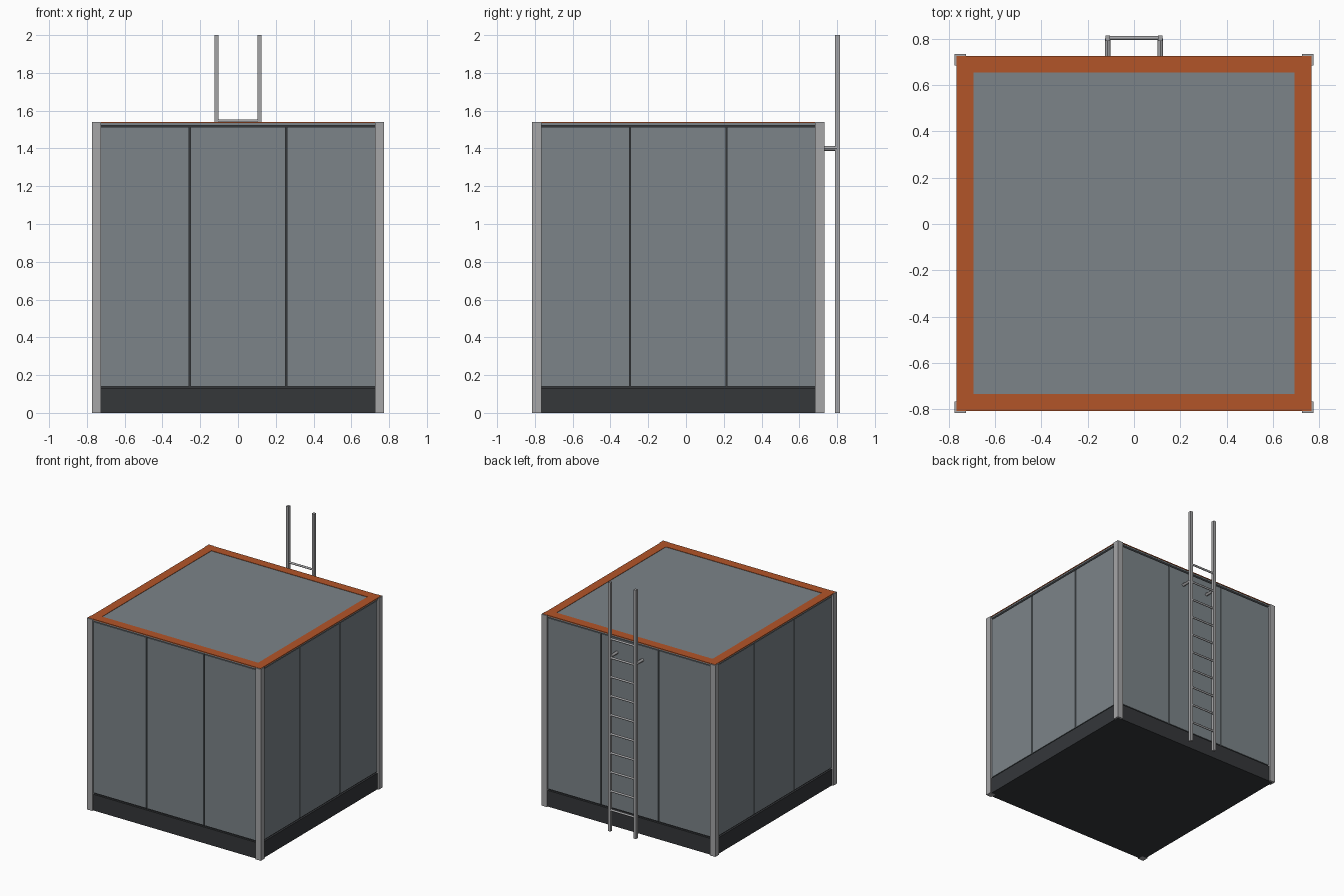
import bpy
from math import pi

if "Cube" in bpy.data.objects:
    bpy.data.objects.remove(bpy.data.objects["Cube"])

CY = -0.041          # middle of the cabin in y
H = 0.774            # half width over the corner posts


def material(name, rgb):
    m = bpy.data.materials.new(name)
    m.diffuse_color = (*rgb, 1)
    m.use_nodes = True
    m.node_tree.nodes["Principled BSDF"].inputs["Base Color"].default_value = m.diffuse_color
    return m


PANEL = material("panel_grey", (0.20, 0.23, 0.25))
STEEL = material("steel", (0.38, 0.38, 0.39))
DARK = material("dark_base", (0.035, 0.038, 0.042))
RIM = material("orange_rim", (0.45, 0.09, 0.022))


def box(name, x, y, z, mat):
    """Box from (min, max) pairs."""
    bpy.ops.mesh.primitive_cube_add(size=1, location=[sum(p) / 2 for p in (x, y, z)])
    o = bpy.context.object
    o.name = name
    o.scale = [p[1] - p[0] for p in (x, y, z)]
    bpy.ops.object.transform_apply(location=False, rotation=False, scale=True)
    o.data.materials.append(mat)
    return o


def rod(name, loc, rot, length, r):
    bpy.ops.mesh.primitive_cylinder_add(vertices=12, radius=r, depth=length,
                                        location=loc, rotation=rot)
    o = bpy.context.object
    o.name = name
    o.data.materials.append(STEEL)
    bpy.ops.object.shade_smooth_by_angle()


def square(name, half, z, mat):
    return box(name, (-half, half), (CY - half, CY + half), z, mat)


# Dark core seen through the seams, plinth and roof
square("inner_core", 0.746, (0.01, 1.525), DARK)
square("plinth", 0.762, (0, 0.13), DARK)
square("roof_edge", 0.764, (1.522, 1.535), PANEL)
square("roof_deck", 0.70, (1.53, 1.538), PANEL)

# Orange walkway border around the roof
I, O = 0.694, 0.767
for s in (-1, 1):
    box("roof_border_side", sorted((s * I, s * O)), (CY - O, CY + O), (1.534, 1.541), RIM)
    box("roof_border_end", (-I, I), sorted((CY + s * I, CY + s * O)), (1.534, 1.541), RIM)

# Corner posts
for sx in (-1, 1):
    for sy in (-1, 1):
        box("corner_post", sorted((sx * 0.725, sx * H)),
            sorted((CY + sy * 0.725, CY + sy * H)), (0, 1.539), STEEL)

# Three wall panels per side, separated by narrow seams
for a, b in ((-0.725, -0.259), (-0.252, 0.252), (0.259, 0.725)):
    for s in (-1, 1):
        d = sorted((s * 0.74, s * 0.757))
        box("wall_panel", (a, b), (CY + d[0], CY + d[1]), (0.14, 1.514), PANEL)
        box("wall_panel", d, (CY + a, CY + b), (0.14, 1.514), PANEL)

# Ladder: rails, stand-off brackets and rungs
for s in (-1, 1):
    box("ladder_rail", sorted((s * 0.103, s * 0.124)), (0.79, 0.814), (0, 2), STEEL)
    rod("ladder_bracket", (s * 0.1135, 0.755, 1.40), (pi / 2, 0, 0), 0.09, 0.0125)
for i in range(10):
    rod("ladder_rung", (0, 0.803, 1.546 - 0.153 * i), (0, pi / 2, 0), 0.21, 0.008)
